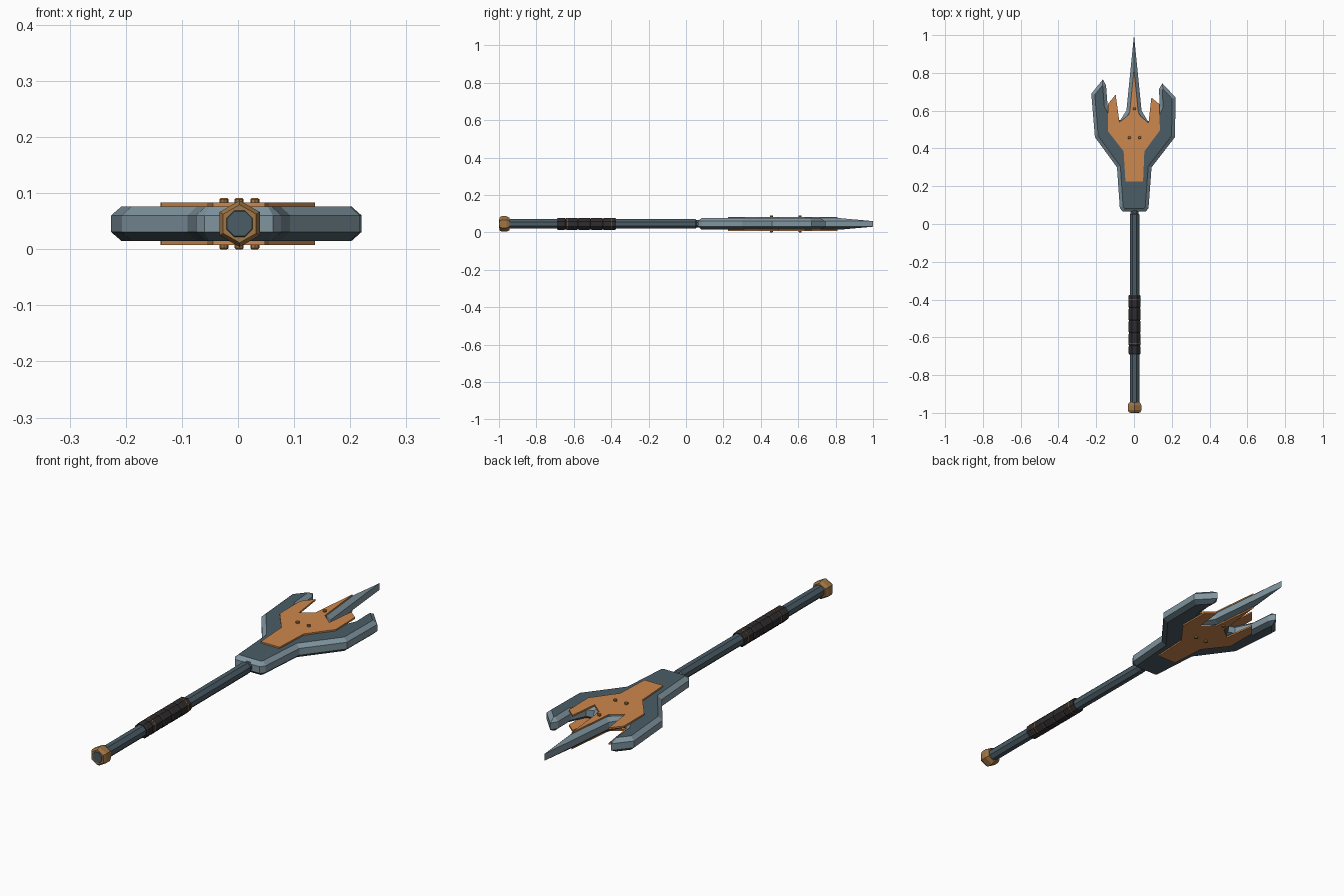
import bpy, bmesh, math
from mathutils import Vector

cube = bpy.data.objects.get("Cube")
if cube:
    bpy.data.objects.remove(cube, do_unlink=True)

MID = 0.0455      # height of the weapon's centre plane
AXIS = 0.003      # x of the shaft axis


def material(name, rgb):
    mat = bpy.data.materials.new(name)
    mat.use_nodes = True
    mat.diffuse_color = (*rgb, 1)
    mat.node_tree.nodes["Principled BSDF"].inputs["Base Color"].default_value = (*rgb, 1)
    return mat


dark_steel = material("dark_steel", (0.07, 0.107, 0.13))
light_steel = material("light_steel", (0.216, 0.3, 0.35))
copper = material("copper", (0.61, 0.245, 0.075))
bronze = material("bronze", (0.35, 0.18, 0.06))
leather = material("black_leather", (0.028, 0.025, 0.025))


def finish(name, bm, *mats):
    bmesh.ops.recalc_face_normals(bm, faces=bm.faces)
    mesh = bpy.data.meshes.new(name)
    bm.to_mesh(mesh)
    bm.free()
    for mat in mats:
        mesh.materials.append(mat)
    obj = bpy.data.objects.new(name, mesh)
    bpy.context.collection.objects.link(obj)
    return obj


def loft(name, loops, *mats):
    """Skin a stack of equal-length loops and cap both ends."""
    bm = bmesh.new()
    rings = [[bm.verts.new(p) for p in loop] for loop in loops]
    n = len(rings[0])
    for a, b in zip(rings, rings[1:]):
        for i in range(n):
            j = (i + 1) % n
            bm.faces.new((a[i], a[j], b[j], b[i]))
    bm.faces.new(rings[0][::-1])
    bm.faces.new(rings[-1])
    return finish(name, bm, *mats)


def rod(name, profile, sides, mat, turn=0.0):
    """Lathe (y, radius) pairs round the shaft axis."""
    angles = [turn + math.tau * i / sides for i in range(sides)]
    return loft(name, [[(AXIS + r * math.cos(a), y, MID + r * math.sin(a))
                        for a in angles] for y, r in profile], mat)


def inset(points, d):
    """Offset a counter-clockwise outline inward with mitred corners."""
    pts = [Vector(p) for p in points]
    out = []
    for i, p in enumerate(pts):
        e1 = (p - pts[i - 1]).normalized()
        e2 = (pts[(i + 1) % len(pts)] - p).normalized()
        n1, n2 = Vector((-e1.y, e1.x)), Vector((-e2.y, e2.x))
        out.append(p + (n1 + n2) * d / (1 + n1.dot(n2)))
    return out


def at(points, z):
    return [(p[0], p[1], z) for p in points]


# Three-pronged blade head with chamfered rim
outline = [
    (0.062, 0.065), (0.077, 0.085), (0.093, 0.30), (0.217, 0.46), (0.22, 0.67),
    (0.15, 0.745), (0.133, 0.715), (0.135, 0.62), (0.105, 0.555), (0.073, 0.545),
    (0.04, 0.60), (0, 1.0), (-0.04, 0.60), (-0.073, 0.55), (-0.105, 0.56),
    (-0.14, 0.63), (-0.148, 0.735), (-0.165, 0.765), (-0.226, 0.69),
    (-0.207, 0.46), (-0.09, 0.30), (-0.075, 0.085), (-0.06, 0.065)]
flat = inset(outline, 0.018)
head = loft("blade_head", [at(flat, MID - 0.031), at(outline, MID - 0.015),
                           at(outline, MID + 0.015), at(flat, MID + 0.031)],
            dark_steel, light_steel)
for face in head.data.polygons:
    if -0.2 < face.normal.z < 0.95:      # rim and upper chamfer
        face.material_index = 1

# Copper plates above and below the head
plate = [
    (0.048, 0.225), (0.055, 0.385), (0.137, 0.495), (0.134, 0.635), (0.092, 0.67),
    (0.077, 0.535), (0.024, 0.58), (0, 0.81), (-0.024, 0.58), (-0.077, 0.54),
    (-0.097, 0.685), (-0.138, 0.635), (-0.137, 0.49), (-0.055, 0.385), (-0.045, 0.225)]
for name, side in (("upper_plate", 1), ("lower_plate", -1)):
    loft(name, [at(plate, MID + side * 0.030), at(plate, MID + side * 0.0375)], copper)

# Rivets through the plates
for i, (x, y) in enumerate([(-0.025, 0.457), (0.03, 0.457), (0.002, 0.61)]):
    ring = [(x + 0.008 * math.cos(math.tau * k / 8),
             y + 0.008 * math.sin(math.tau * k / 8)) for k in range(8)]
    small = inset(ring, 0.002)
    loft(f"rivet_{i + 1}", [at(small, 0), at(ring, 0.002),
                            at(ring, 2 * MID - 0.002), at(small, 2 * MID)], bronze)

# Shaft with a narrow neck entering the head
rod("shaft", [(-1, 0.024), (-0.995, 0.027), (0.05, 0.027), (0.056, 0.022), (0.12, 0.022)],
    8, dark_steel, math.pi / 8)

# Hexagonal pommel
rod("pommel", [(-0.998, 0.034), (-0.985, 0.0415), (-0.96, 0.0415), (-0.945, 0.034)],
    6, bronze, math.pi / 6)

# Wrapped grip: bulging leather bands
edges = [-0.69, -0.645, -0.577, -0.511, -0.445, -0.375]
for i, (a, b) in enumerate(zip(edges, edges[1:])):
    rod(f"grip_band_{i + 1}", [(a, 0.031), (a + 0.007, 0.035), (b - 0.007, 0.035), (b, 0.031)],
        8, leather, math.pi / 8)

# Thin bronze rings near the grip ends
for name, y in (("rear_grip_ring", -0.633), ("front_grip_ring", -0.4)):
    rod(name, [(y - 0.0015, 0.0355), (y + 0.0015, 0.0355)], 8, bronze, math.pi / 8)
